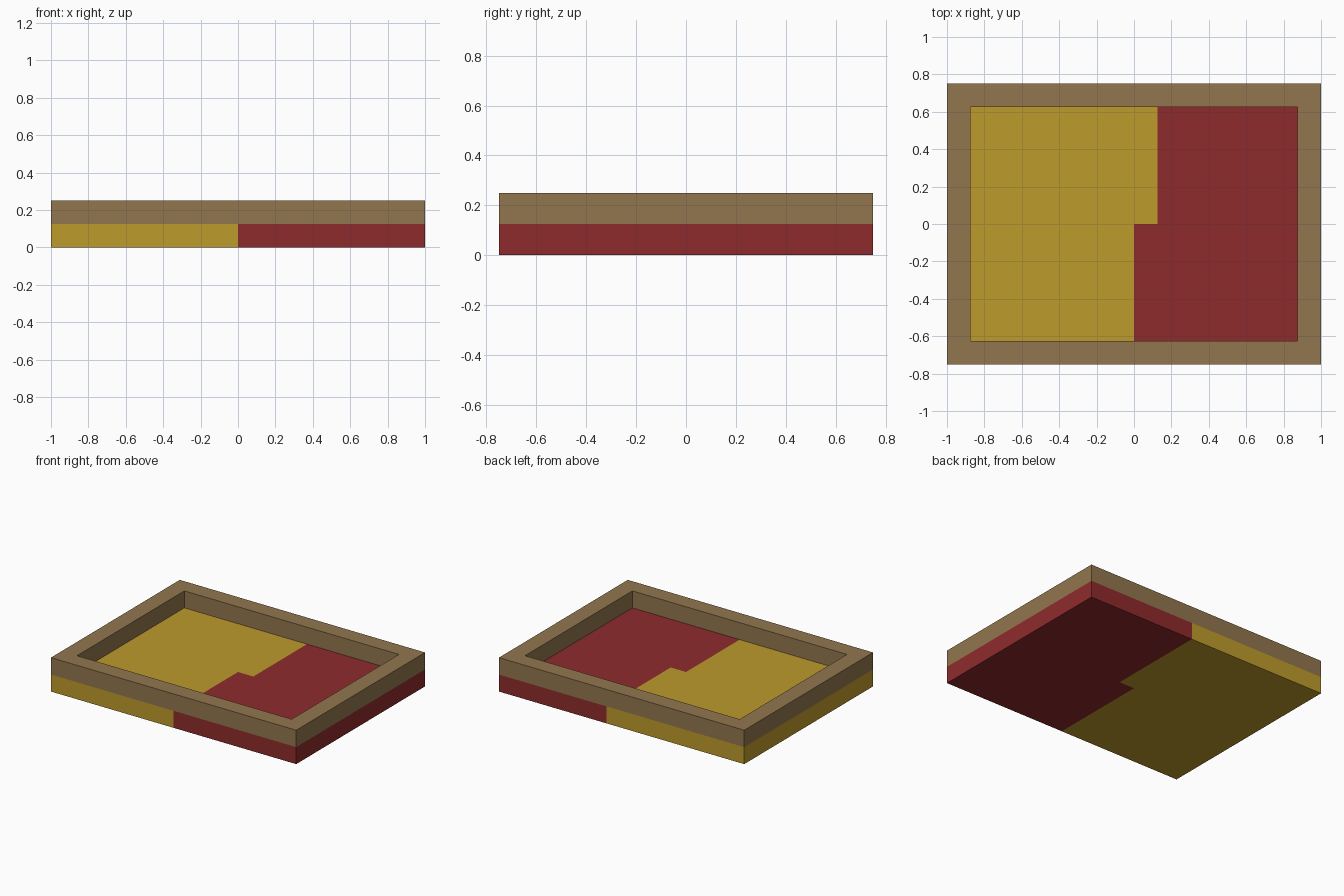
import bpy
import bmesh

cube = bpy.data.objects.get("Cube")
if cube:
    bpy.data.objects.remove(cube, do_unlink=True)

U = 0.125            # grid unit: wall thickness, slab height and seam step
HX, HY = 8 * U, 6 * U


def material(name, rgb):
    """Flat material from 0-255 sRGB, converted to linear."""
    lin = [((c / 255 + 0.055) / 1.055) ** 2.4 for c in rgb]
    m = bpy.data.materials.new(name)
    m.use_nodes = True
    m.diffuse_color = (*lin, 1)
    m.node_tree.nodes["Principled BSDF"].inputs["Base Color"].default_value = (*lin, 1)
    return m


def add_object(name, bm, mat):
    bmesh.ops.recalc_face_normals(bm, faces=bm.faces)
    mesh = bpy.data.meshes.new(name)
    bm.to_mesh(mesh)
    bm.free()
    mesh.materials.append(mat)
    obj = bpy.data.objects.new(name, mesh)
    bpy.context.collection.objects.link(obj)
    return obj


def prism(name, outline, z, height, mat):
    """Extrude a flat outline upward into a solid slab."""
    bm = bmesh.new()
    face = bm.faces.new([bm.verts.new((x, y, z)) for x, y in outline])
    top = bmesh.ops.extrude_face_region(bm, geom=[face], use_keep_orig=True)["geom"]
    bmesh.ops.translate(bm, vec=(0, 0, height),
                        verts=[v for v in top if isinstance(v, bmesh.types.BMVert)])
    return add_object(name, bm, mat)


def rim(name, hx, hy, width, z, height, mat):
    """Rectangular open frame made of four mitred sides."""
    bm = bmesh.new()
    loops = []
    for inset, level in ((0, z), (0, z + height), (width, z + height), (width, z)):
        x, y = hx - inset, hy - inset
        loops.append([bm.verts.new((sx * x, sy * y, level))
                      for sx, sy in ((-1, -1), (1, -1), (1, 1), (-1, 1))])
    for a, b in zip(loops, loops[1:] + loops[:1]):
        for i in range(4):
            j = (i + 1) % 4
            bm.faces.new((a[i], a[j], b[j], b[i]))
    return add_object(name, bm, mat)


yellow = material("mustard yellow", (190, 155, 44))
red = material("deep red", (143, 43, 44))
brown = material("wood brown", (146, 118, 78))

# Two-tone base, its halves meeting along a stepped seam
seam = [(0, -HY), (0, 0), (U, 0), (U, HY)]
prism("base_right_half", seam + [(-HX, HY), (-HX, -HY)], 0, U, yellow)
prism("base_left_half", seam + [(HX, HY), (HX, -HY)], 0, U, red)

# Raised border around the tray
rim("border_frame", HX, HY, U, U, U, brown)
